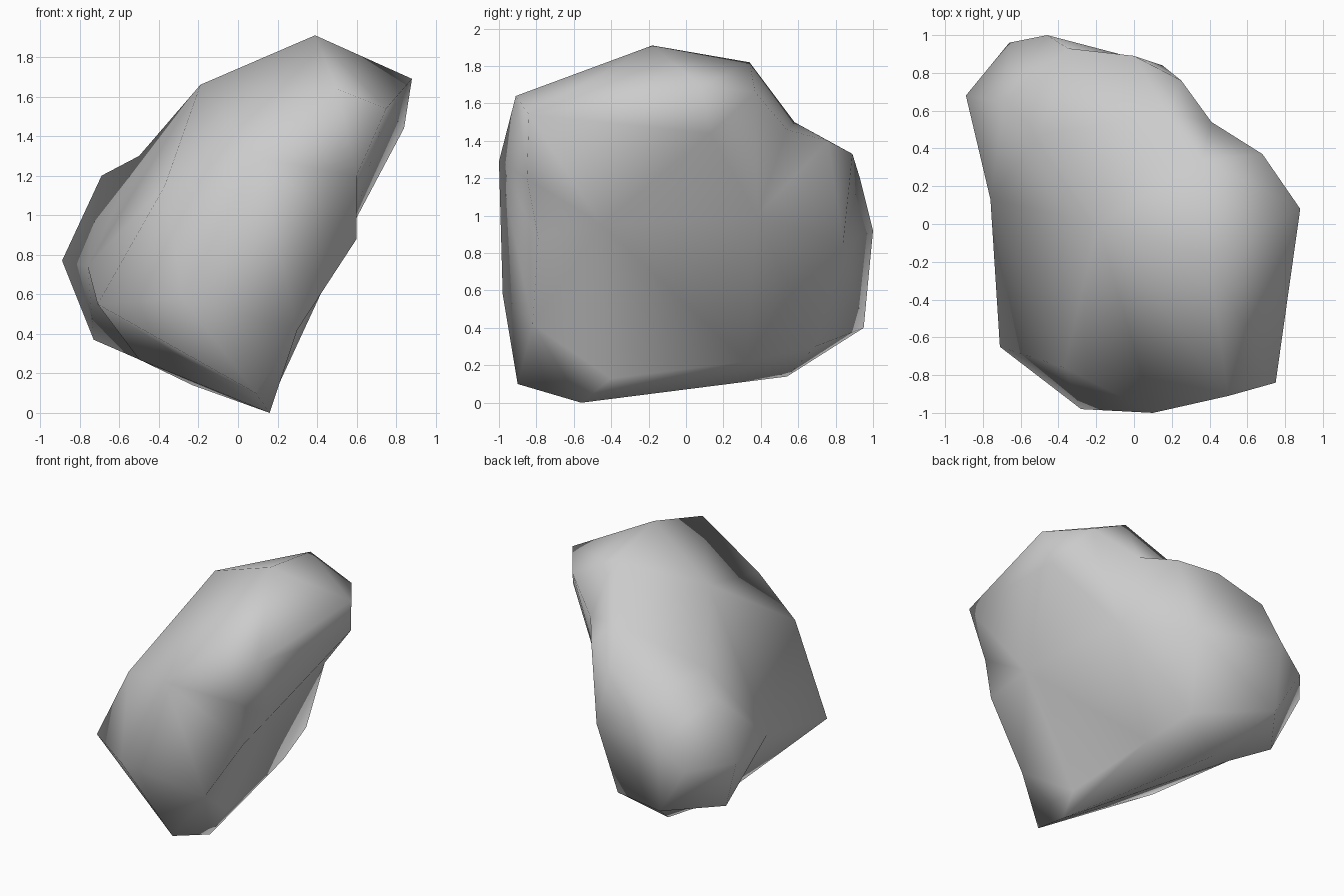
import bpy
import bmesh
from mathutils import Vector

if "Cube" in bpy.data.objects:
    bpy.data.objects.remove(bpy.data.objects["Cube"], do_unlink=True)

# Corner points of the boulder, grouped by region
crown = [(.39, -.18, 1.91), (.36, .34, 1.82), (.88, .08, 1.69),
         (.68, .37, 1.66), (.5, -.91, 1.64), (-.19, 0, 1.66)]
front_face = [(.75, -.84, 1.54), (.1, -1, 1.29), (-.37, -.76, 1.15),
              (-.71, -.65, .55), (-.28, -.98, .58), (.09, -.9, .1)]
overhang = [(.84, .13, 1.44), (.6, -.85, 1.2), (.6, -.79, .88),
            (.3, -.82, .42), (.58, -.45, .95), (.5, -.66, 1.03), (.45, .38, 1)]
back_face = [(.41, .54, 1.46), (.18, .58, 1.5), (.25, .76, 1.4), (0, .89, 1.33),
             (-.35, .93, 1.2), (-.46, 1, .92), (.15, .84, .85)]
side_lobe = [(-.69, .65, 1.2), (-.5, .47, 1.3), (-.76, .13, .74), (-.89, .68, .77),
             (-.66, .96, .75), (-.73, .57, .37), (-.45, .95, .4)]
underside = [(.08, .69, .3), (-.23, .54, .14), (-.5, .4, .27),
             (.15, .32, .22), (.2, -.4, .13), (.16, -.56, 0)]


def wrap_skin(name, points, centre, roundness):
    """Skin a lumpy solid: join the points as a hull around the centre after
    pulling them towards a ball, then return each to its own place."""
    bm = bmesh.new()
    home = {}
    for point in points:
        offset = Vector(point) - centre
        vert = bm.verts.new(offset * offset.length ** -roundness)
        home[vert] = Vector(point)
    bmesh.ops.convex_hull(bm, input=list(bm.verts))
    for vert in list(bm.verts):
        if vert.link_faces:
            vert.co = home[vert]
        else:
            bm.verts.remove(vert)
    bmesh.ops.recalc_face_normals(bm, faces=list(bm.faces))
    for face in bm.faces:
        face.smooth = True
    mesh = bpy.data.meshes.new(name)
    bm.to_mesh(mesh)
    bm.free()
    obj = bpy.data.objects.new(name, mesh)
    bpy.context.collection.objects.link(obj)
    return obj


# Plain grey stone
stone = bpy.data.materials.new("grey_stone")
stone.use_nodes = True
colour = (.6, .6, .6, 1)
stone.diffuse_color = colour
stone.node_tree.nodes["Principled BSDF"].inputs["Base Color"].default_value = colour

boulder = wrap_skin("boulder", crown + front_face + overhang + back_face
                    + side_lobe + underside, Vector((0, 0, .95)), .9)
boulder.data.materials.append(stone)
